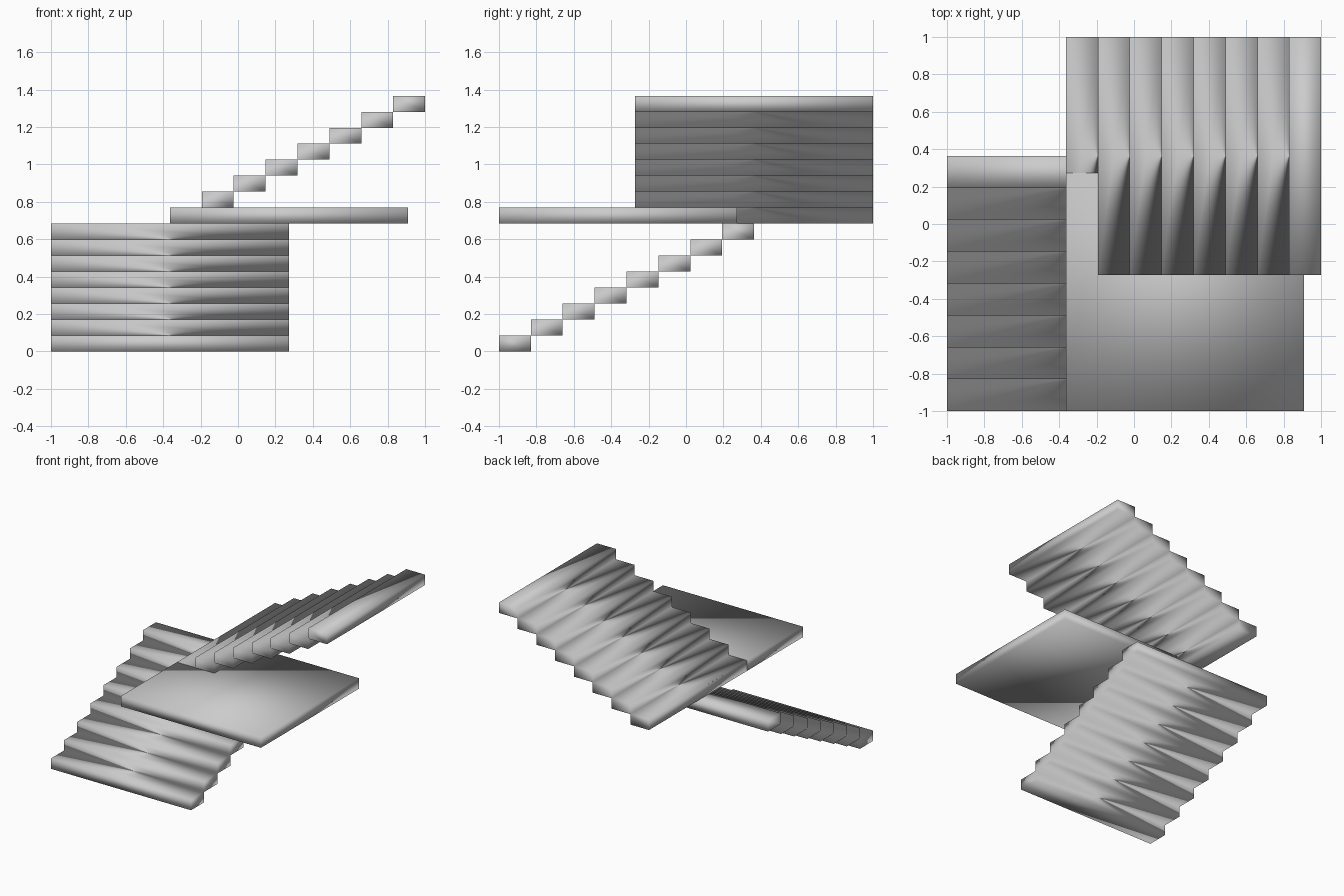
import bpy

if "Cube" in bpy.data.objects:
    bpy.data.objects.remove(bpy.data.objects["Cube"])

STEPS, RUN, RISE, WIDTH = 8, 0.1705, 0.0854, 1.273


def smooth_box(name, lo, size):
    """Smooth-shaded box given by its lowest corner and its size."""
    centre = [a + s / 2 for a, s in zip(lo, size)]
    bpy.ops.mesh.primitive_cube_add(size=1, location=centre)
    ob = bpy.context.object
    ob.name = name
    ob.scale = size
    bpy.ops.object.transform_apply(location=False, rotation=False, scale=True)
    bpy.ops.object.shade_smooth()
    return ob


def flight(name, lo, size, offset):
    """One tread repeated up the flight, welded along the touching edges."""
    ob = smooth_box(name, lo, size)
    arr = ob.modifiers.new("treads", 'ARRAY')
    arr.count = STEPS
    arr.use_relative_offset = False
    arr.use_constant_offset = True
    arr.constant_offset_displace = offset
    arr.use_merge_vertices = True
    arr.merge_threshold = 0.001
    return ob


landing_z = STEPS * RISE

# Lower flight climbs towards the back
flight("lower_flight", (-1, -1, 0), (WIDTH, RUN, RISE), (0, RUN, RISE))

# Square landing slab
smooth_box("landing", (-0.364, -1, landing_z), (WIDTH, WIDTH, RISE))

# Upper flight climbs towards the right, its first tread level with the landing
flight("upper_flight", (-0.364, 1 - WIDTH, landing_z), (RUN, WIDTH, RISE), (RUN, 0, RISE))
